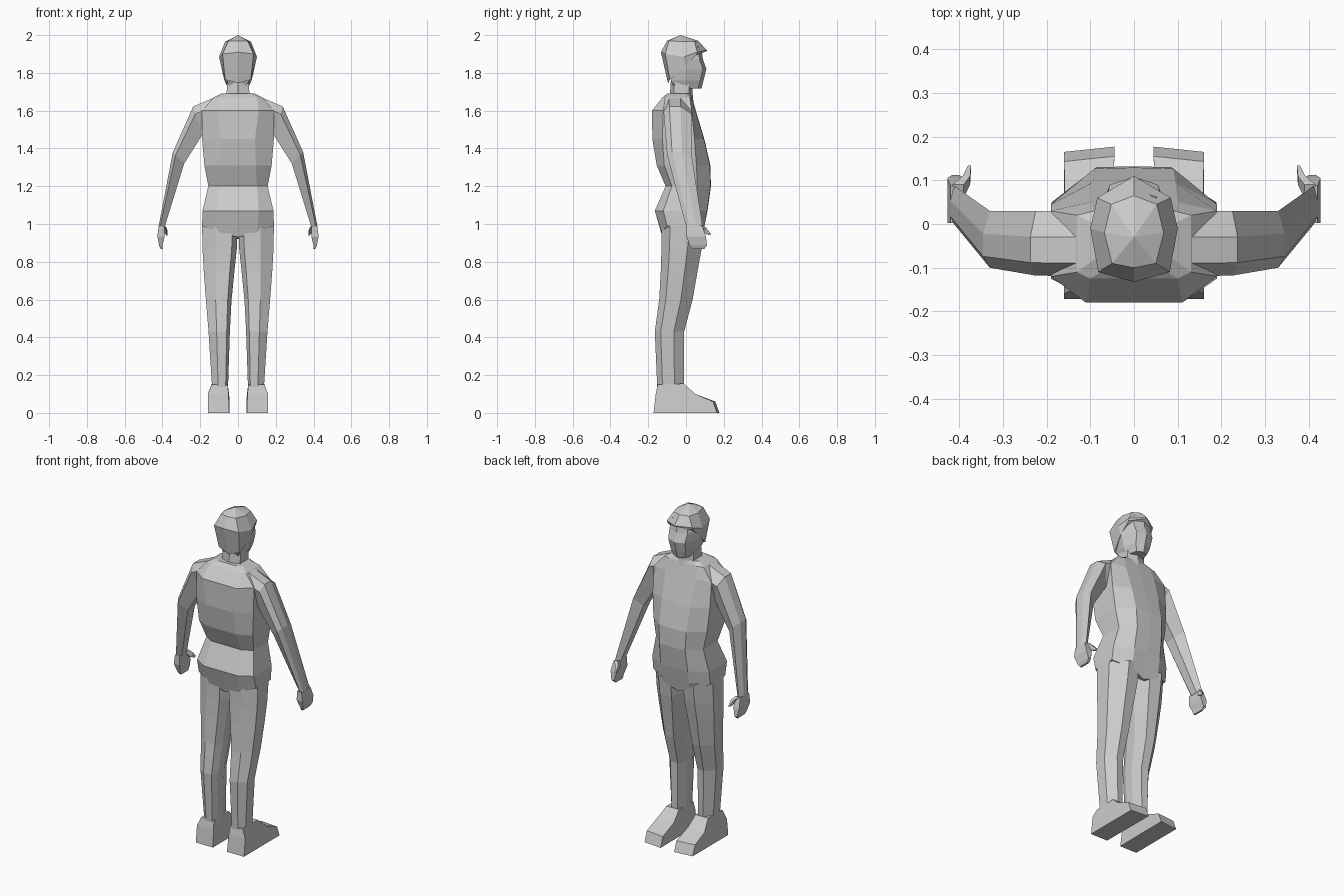
import bpy, bmesh

grey = bpy.data.materials.new("plain_grey")
grey.diffuse_color = (0.6, 0.6, 0.6, 1)


def loft(name, rings, mirror=False):
    """Skin a list of equal-length closed rings, cap both ends."""
    bm = bmesh.new()
    vr = [[bm.verts.new(p) for p in r] for r in rings]
    n = len(vr[0])
    for a, b in zip(vr, vr[1:]):
        for i in range(n):
            j = (i + 1) % n
            bm.faces.new((a[i], a[j], b[j], b[i]))
    bm.faces.new(vr[0])
    bm.faces.new(vr[-1])
    bmesh.ops.remove_doubles(bm, verts=bm.verts, dist=0.0005)
    bmesh.ops.recalc_face_normals(bm, faces=bm.faces)
    me = bpy.data.meshes.new(name)
    bm.to_mesh(me)
    bm.free()
    me.materials.append(grey)
    ob = bpy.data.objects.new(name, me)
    bpy.context.collection.objects.link(ob)
    if mirror:
        ob.modifiers.new("mirror", "MIRROR").use_mirror_merge = False
    return ob


def whole(half):
    """Complete a half ring that starts and ends on the centre line."""
    return half + [(-x, y, z) for x, y, z in half[-2:0:-1]]


# torso: z, back y, back x, side x, side back y, side front y, front x, front y
torso_rows = [
    (1.69, -0.10, 0.06, 0.09, -0.08, 0.00, 0.06, 0.02),
    (1.67, -0.125, 0.10, 0.13, -0.11, 0.02, 0.09, 0.03),
    (1.60, -0.18, 0.11, 0.19, -0.12, 0.03, 0.10, 0.05),
    (1.45, -0.178, 0.09, 0.19, -0.125, 0.045, 0.095, 0.095),
    (1.31, -0.155, 0.095, 0.178, -0.115, 0.055, 0.09, 0.127),
    (1.20, -0.108, 0.10, 0.157, -0.075, 0.06, 0.085, 0.13),
    (1.07, -0.165, 0.11, 0.188, -0.12, 0.05, 0.09, 0.112),
]
rings = [whole([(0, yb, z), (xb, yb, z), (xs, sb, z), (xs, sf, z), (xf, yf, z), (0, yf + 0.002, z)])
         for z, yb, xb, xs, sb, sf, xf, yf in torso_rows]
# pelvis hem forms a V towards the crotch
rings.append(whole([(0, -0.125, 0.93), (0.10, -0.13, 0.955), (0.19, -0.10, 0.99),
                    (0.19, 0.04, 0.99), (0.09, 0.09, 0.95), (0, 0.08, 0.92)]))
loft("torso", rings)

# legs: z, inner x, outer x, back y, front y
leg_rows = [(0.99, 0.003, 0.19, -0.13, 0.098), (0.87, 0.006, 0.188, -0.13, 0.083),
            (0.76, 0.018, 0.182, -0.133, 0.063), (0.60, 0.034, 0.17, -0.142, 0.035),
            (0.43, 0.043, 0.156, -0.165, -0.01), (0.13, 0.053, 0.137, -0.152, -0.012)]
rings = []
for z, a, b, yb, yf in leg_rows:
    w, d = b - a, yf - yb
    rings.append([(a + 0.15 * w, yb, z), (a + 0.62 * w, yb, z), (b, yb + 0.2 * d, z), (b, yb + 0.65 * d, z),
                  (a + 0.6 * w, yf, z), (a + 0.2 * w, yf - 0.03 * d, z), (a, yb + 0.6 * d, z), (a, yb + 0.25 * d, z)])
loft("leg", rings, True)

# feet: side profile y, z, inner x, outer x
foot = [(-0.172, 0.0, 0.047, 0.16), (-0.16, 0.10, 0.05, 0.16), (-0.15, 0.15, 0.055, 0.138),
        (-0.012, 0.155, 0.055, 0.138), (0.05, 0.10, 0.047, 0.158), (0.155, 0.06, 0.045, 0.16),
        (0.177, 0.0, 0.045, 0.16)]
loft("foot", [[(a, y, z) for y, z, a, b in foot],
              [(b, y - (0.012 if y > 0.1 else 0), z) for y, z, a, b in foot]], True)

# arms: outer x/z, inner x/z, back y, front y
arm_rows = [(0.09, 1.685, 0.10, 1.48, -0.12, 0.03), (0.237, 1.622, 0.19, 1.47, -0.118, 0.03),
            (0.345, 1.38, 0.285, 1.32, -0.10, 0.03), (0.42, 0.99, 0.388, 0.985, 0.00, 0.088)]
rings = []
for ox, oz, ix, iz, yb, yf in arm_rows:
    m, d = 0.25, yf - yb
    bx, bz = ox + (ix - ox) * m, oz + (iz - oz) * m
    rings.append([(bx, yb, bz), (ox, yb + 0.2 * d, oz), (ox, yb + 0.6 * d, oz), (bx, yf, bz),
                  (ix, yf - 0.25 * d, iz), (ix, yb + 0.25 * d, iz)])
loft("arm", rings, True)

# hands: x inner, x outer, y back, y front, z
hand = [(0.39, 0.42, 0.002, 0.087, 0.99), (0.388, 0.427, 0.002, 0.105, 0.935),
        (0.40, 0.417, 0.02, 0.112, 0.885), (0.398, 0.409, 0.03, 0.095, 0.867)]
loft("hand", [[(a, yb, z), (b, yb, z), (b, yf, z), (a, yf, z)] for a, b, yb, yf, z in hand], True)
loft("thumb", [[(0.39, 0.06, 0.985), (0.415, 0.06, 0.985), (0.415, 0.09, 0.995), (0.39, 0.09, 0.995)],
               [(0.375, 0.09, 0.955), (0.392, 0.09, 0.955), (0.392, 0.11, 0.975), (0.375, 0.11, 0.975)],
               [(0.373, 0.122, 0.94), (0.38, 0.122, 0.94), (0.38, 0.134, 0.945), (0.373, 0.134, 0.945)]], True)

# neck
loft("neck", [whole([(0, yb, z), (w, yb + 0.02, z), (w, yf - 0.02, z), (0, yf, z)])
              for z, w, yb, yf in [(1.64, 0.09, -0.11, 0.04), (1.69, 0.06, -0.085, 0.035), (1.76, 0.058, -0.08, 0.035)]])

# face: z, back y, jaw x, cheek x, front y
face_rows = [(1.717, -0.06, 0.052, 0.035, 0.082), (1.76, -0.08, 0.072, 0.05, 0.093),
             (1.82, -0.09, 0.086, 0.055, 0.108), (1.87, -0.09, 0.09, 0.06, 0.09), (1.94, -0.08, 0.07, 0.05, 0.08)]
loft("face", [whole([(0, yb, z), (w * 0.8, yb, z), (w, 0, z), (c, yf - 0.018, z), (0, yf, z)])
              for z, yb, w, c, yf in face_rows])

# hair cap with a rim that rises towards the forehead
loft("hair", [
    whole([(0, -0.095, 1.745), (0.068, -0.085, 1.765), (0.088, -0.01, 1.83), (0.084, 0.055, 1.895), (0, 0.11, 1.915)]),
    whole([(0, -0.133, 1.91), (0.082, -0.11, 1.90), (0.10, -0.01, 1.885), (0.084, 0.06, 1.91), (0, 0.11, 1.92)]),
    whole([(0, -0.10, 1.97), (0.05, -0.09, 1.97), (0.068, -0.02, 1.965), (0.052, 0.045, 1.965), (0, 0.065, 1.97)]),
    [(0, -0.03, 2.0)] * 8])
